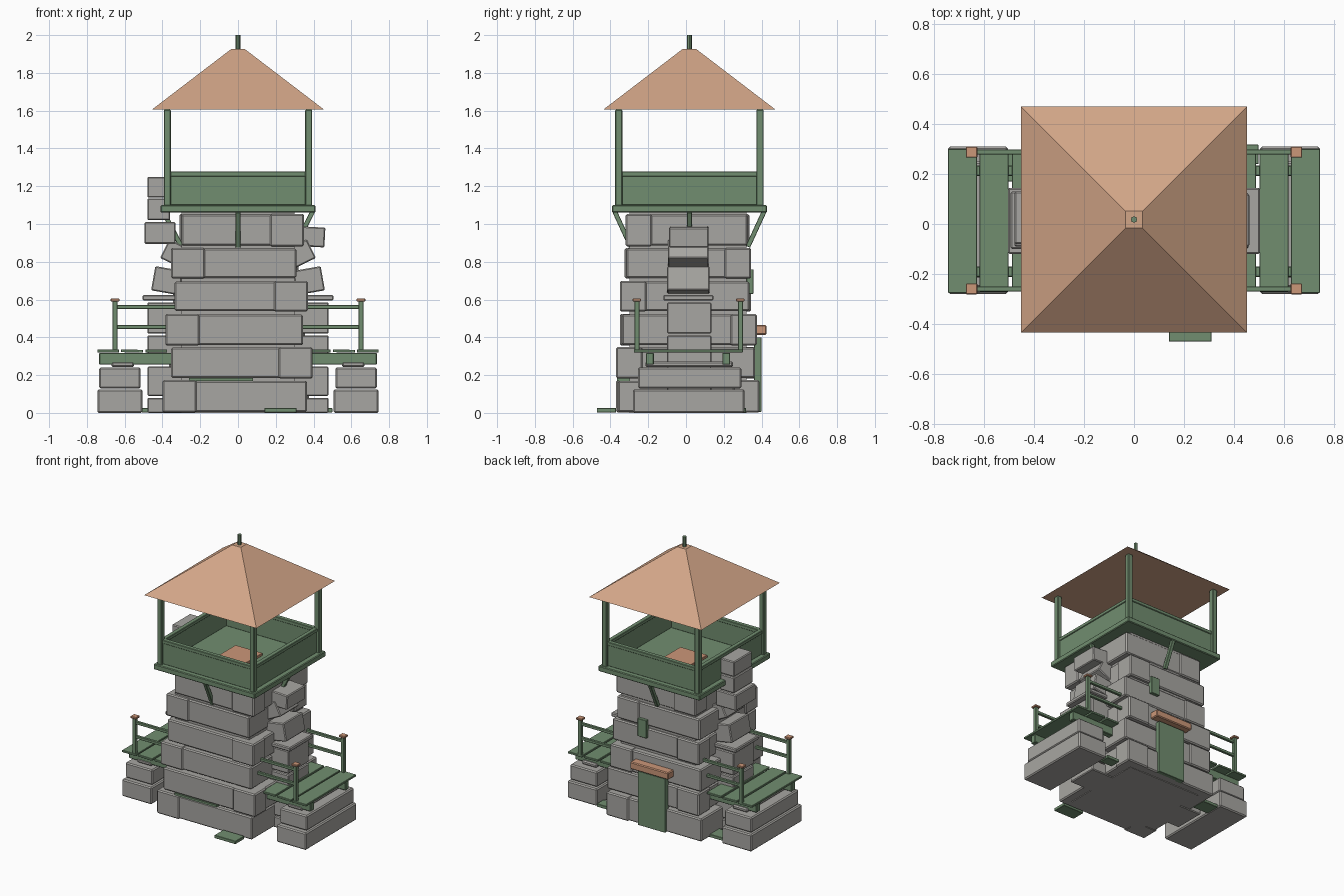
import bpy, bmesh, math
from mathutils import Matrix, Vector

if "Cube" in bpy.data.objects:
    bpy.data.objects.remove(bpy.data.objects["Cube"])


def material(name, rgb):
    m = bpy.data.materials.new(name)
    m.diffuse_color = (*rgb, 1)
    m.use_nodes = True
    m.node_tree.nodes["Principled BSDF"].inputs["Base Color"].default_value = m.diffuse_color
    return m


STONE = material("grey stone", (0.39, 0.38, 0.36))
GREEN = material("green wood", (0.165, 0.27, 0.16))
ROOF = material("roof tan", (0.65, 0.38, 0.245))
TRIM = material("terracotta trim", (0.60, 0.31, 0.19))


def boxes(name, mat, specs, bevel=0.004):
    """One object from boxes (x0, x1, y0, y1, z0, z1[, tilt about y in degrees])."""
    bm = bmesh.new()
    for s in specs:
        x0, x1, y0, y1, z0, z1 = s[:6]
        tilt = math.radians(s[6]) if len(s) > 6 else 0
        mid = Vector(((x0 + x1) / 2, (y0 + y1) / 2, (z0 + z1) / 2))
        bmesh.ops.create_cube(bm, size=1, matrix=Matrix.Translation(mid)
                              @ Matrix.Rotation(tilt, 4, 'Y')
                              @ Matrix.Diagonal((abs(x1 - x0), y1 - y0, z1 - z0, 1)))
    return finish(name, mat, bm, bevel)


def finish(name, mat, bm, bevel=0.0):
    me = bpy.data.meshes.new(name)
    bm.to_mesh(me)
    bm.free()
    me.materials.append(mat)
    ob = bpy.data.objects.new(name, me)
    bpy.context.collection.objects.link(ob)
    if bevel:
        b = ob.modifiers.new("worn_edges", 'BEVEL')
        b.width, b.segments = bevel, 1
    return ob


def beam(name, mat, a, b, w):
    """Square bar between two points."""
    a, b = Vector(a), Vector(b)
    bm = bmesh.new()
    rot = (b - a).to_track_quat('Z', 'Y').to_matrix().to_4x4()
    bmesh.ops.create_cube(bm, size=1, matrix=Matrix.Translation((a + b) / 2) @ rot
                          @ Matrix.Diagonal((w, w, (b - a).length, 1)))
    return finish(name, mat, bm, 0.002)


CY = 0.018  # tower centre in y

# tower courses: x0, x1, y0, y1, z0, z1, with quoins on alternating diagonal corners
courses = [
    (-0.40, 0.375, -0.37, 0.39, 0.005, 0.17),
    (-0.365, 0.395, -0.37, 0.375, 0.185, 0.345),
    (-0.385, 0.355, -0.35, 0.375, 0.36, 0.52),
    (-0.345, 0.37, -0.35, 0.345, 0.54, 0.695),
    (-0.355, 0.32, -0.325, 0.345, 0.715, 0.87),
    (-0.31, 0.35, -0.32, 0.335, 0.885, 1.05),
]
stones, quoins = [], []
for i, (x0, x1, y0, y1, z0, z1) in enumerate(courses):
    g = 0.010
    stones.append((x0 + g, x1 - g, y0 + g, y1 - g, z0, z1))
    qx, qy = 0.18, 0.14
    for back in (False, True):
        left = (i % 2 == 0) != back
        xa = (x0, x0 + qx) if left else (x1 - qx, x1)
        ya = (y1 - qy, y1) if back else (y0, y0 + qy)
        quoins.append((*xa, *ya, z0 - 0.003, z1 + 0.003))
boxes("tower_course", STONE, stones, 0.008)
boxes("tower_quoin", STONE, quoins, 0.008)
boxes("tower_core", STONE, [(-0.30, 0.30, -0.30, 0.32, 0, 1.06)], 0)

# side buttresses, crumbling above the cap slab
for side, label in ((-1, "left"), (1, "right")):
    def sx(a, b, s=side):
        return (a, b) if s > 0 else (-b, -a)
    stack = [(*sx(0.28, 0.48), -0.10, 0.135, z, z + h)
             for z, h in ((0, 0.08), (0.09, 0.155), (0.255, 0.155), (0.42, 0.165))]
    stack.append((*sx(0.28, 0.505), -0.12, 0.145, 0.595, 0.625))
    stack.append((*sx(0.30, 0.45), -0.10, 0.125, 0.635, 0.765, -10 * side))
    stack.append((*sx(0.26, 0.395), -0.095, 0.12, 0.785, 0.895, -26 * side))
    if side < 0:
        stack += [(-0.495, -0.33, -0.10, 0.13, 0.895, 1.01),
                  (-0.48, -0.36, -0.09, 0.13, 1.02, 1.135),
                  (-0.48, -0.37, -0.08, 0.13, 1.14, 1.25)]
    else:
        stack.append((0.30, 0.46, -0.09, 0.12, 0.88, 0.985, 3))
    boxes(label + "_buttress", STONE, stack, 0.006)

    # outer pier
    boxes(label + "_pier", STONE, [
        (*sx(0.505, 0.745), -0.28, 0.31, 0, 0.125),
        (*sx(0.515, 0.735), -0.255, 0.293, 0.13, 0.24),
        (*sx(0.55, 0.67), -0.215, 0.25, 0.243, 0.272)], 0.008)

    # walkway beams and planks
    boxes(label + "_walkway_beam", GREEN, [
        (*sx(0.34, 0.735), y, y + 0.042, 0.255, 0.318) for y in (-0.212, 0.192)])
    boxes(label + "_walkway_plank", GREEN, [
        (*sx(a, a + 0.115), -0.27 - d, 0.295 + d, 0.32, 0.335, t)
        for a, d, t in ((0.375, 0, 0), (0.504, 0.003, 1.5), (0.63, 0.006, 0))], 0.002)

    # railing with capped posts
    posts, caps, rails = [], [], []
    for y in (-0.26, 0.288):
        posts.append((*sx(0.638, 0.664), y - 0.013, y + 0.013, 0.33, 0.592))
        caps.append((*sx(0.628, 0.674), y - 0.022, y + 0.022, 0.590, 0.605))
        rails += [(*sx(0.33, 0.655), y - 0.010, y + 0.010, z - 0.010, z + 0.010)
                  for z in (0.455, 0.56)]
    boxes(label + "_rail_post", GREEN, posts, 0.002)
    boxes(label + "_rail_cap", TRIM, caps, 0.003)
    boxes(label + "_rail", GREEN, rails, 0.002)

# lookout platform, parapet and corner posts
boxes("platform", GREEN, [(-0.41, 0.41, CY - 0.41, CY + 0.41, 1.06, 1.10)], 0.005)
panels, top_rails, corner_posts = [], [], []
for s in (-1, 1):
    c = CY + s * 0.365
    panels += [(-0.36, 0.36, c - 0.010, c + 0.010, 1.10, 1.255),
               (s * 0.365 - 0.010, s * 0.365 + 0.010, CY - 0.36, CY + 0.36, 1.10, 1.255)]
    top_rails += [(-0.36, 0.36, c - 0.016, c + 0.016, 1.252, 1.277),
                  (s * 0.365 - 0.016, s * 0.365 + 0.016, CY - 0.36, CY + 0.36, 1.252, 1.277)]
    for t in (-1, 1):
        px, py = s * 0.374, CY + t * 0.374
        corner_posts.append((px - 0.019, px + 0.019, py - 0.019, py + 0.019, 1.09, 1.605))
boxes("parapet_panel", GREEN, panels, 0.002)
boxes("parapet_rail", GREEN, top_rails, 0.003)
boxes("roof_post", GREEN, corner_posts, 0.004)
boxes("floor_hatch", TRIM, [(-0.11, 0.11, CY - 0.11, CY + 0.11, 1.10, 1.12)], 0.003)

# struts below the platform
for name, dx, dy in (("front", 0, -1), ("back", 0, 1), ("left", -1, 0), ("right", 1, 0)):
    beam(name + "_strut", GREEN, (dx * 0.30, CY + dy * 0.31, 0.88),
         (dx * 0.395, CY + dy * 0.395, 1.065), 0.025)

# hipped roof and finial
bm = bmesh.new()
bmesh.ops.create_cone(bm, cap_ends=True, segments=4, radius1=0.454 * math.sqrt(2),
                      radius2=0.035 * math.sqrt(2), depth=0.32,
                      matrix=Matrix.Translation((0, CY, 1.767))
                      @ Matrix.Rotation(math.pi / 4, 4, 'Z'))
finish("roof", ROOF, bm)
bm = bmesh.new()
bmesh.ops.create_cone(bm, cap_ends=True, segments=8, radius1=0.013, radius2=0.013,
                      depth=0.10, matrix=Matrix.Translation((0, CY, 1.95)))
finish("finial", GREEN, bm)

# back door, lintel and window shutter
boxes("back_door", GREEN, [(-0.11, 0.11, 0.36, 0.399, 0.005, 0.40)], 0.002)
boxes("door_lintel", TRIM, [(-0.155, 0.155, 0.36, 0.427, 0.413, 0.465)], 0.006)
boxes("back_shutter", GREEN, [(0.072, 0.142, 0.32, 0.357, 0.63, 0.76)], 0.002)

# fallen boards and a strip wedged between courses
boxes("fallen_board", GREEN, [(0.14, 0.31, -0.472, -0.37, 0.003, 0.025),
                              (-0.51, -0.38, 0.17, 0.28, 0.003, 0.025),
                              (0.40, 0.50, 0.24, 0.318, 0.003, 0.025)], 0.002)
boxes("wedged_strip", GREEN, [(-0.26, 0.08, -0.364, -0.30, 0.170, 0.185)], 0)
